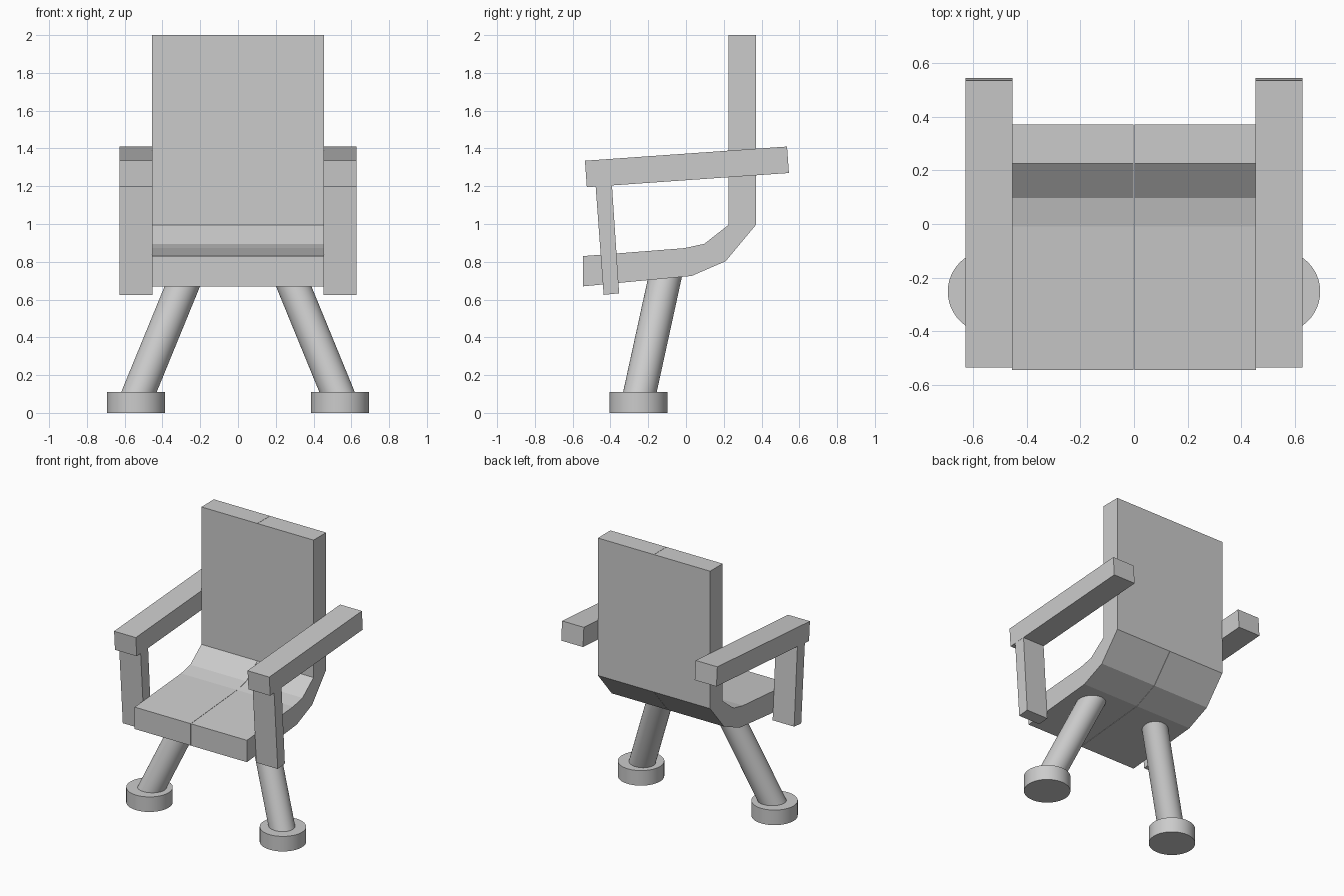
import bpy, bmesh
from mathutils import Vector

if "Cube" in bpy.data.objects:
    bpy.data.objects.remove(bpy.data.objects["Cube"])


def extrude_profile(name, pts, x0, x1):
    """Solid from a (y, z) outline, extruded between two x positions."""
    bm = bmesh.new()
    face = bm.faces.new([bm.verts.new((x0, y, z)) for y, z in pts])
    ext = bmesh.ops.extrude_face_region(bm, geom=[face])
    moved = [v for v in ext["geom"] if isinstance(v, bmesh.types.BMVert)]
    bmesh.ops.translate(bm, verts=moved, vec=(x1 - x0, 0, 0))
    bmesh.ops.recalc_face_normals(bm, faces=bm.faces)
    me = bpy.data.meshes.new(name)
    bm.to_mesh(me)
    bm.free()
    ob = bpy.data.objects.new(name, me)
    bpy.context.collection.objects.link(ob)
    return ob


def rod(name, a, b, radius, sides=48):
    """Smooth cylinder between two points."""
    a, b = Vector(a), Vector(b)
    bpy.ops.mesh.primitive_cylinder_add(vertices=sides, radius=radius,
                                        depth=(b - a).length, location=(a + b) / 2)
    ob = bpy.context.object
    ob.name = name
    ob.rotation_euler = (b - a).to_track_quat('Z', 'Y').to_euler()
    bpy.ops.object.shade_smooth_by_angle()
    return ob


SHELL = [(-0.545, 0.67), (0.03, 0.725), (0.21, 0.803), (0.37, 0.995), (0.37, 2.0),
         (0.225, 2.0), (0.225, 0.995), (0.097, 0.895), (-0.01, 0.872), (-0.545, 0.83)]
ARM = [(-0.525, 1.195), (0.545, 1.27), (0.535, 1.41), (-0.535, 1.335)]
POST = [(-0.436, 0.625), (-0.354, 0.633), (-0.395, 1.25), (-0.482, 1.25)]

for s, side in ((-1, "left"), (1, "right")):
    # Half of the bent seat and backrest, meeting at the centre seam
    extrude_profile(f"seat_and_back_{side}", SHELL, 0.001 * s, 0.454 * s)
    # Sloping armrest and its front support
    extrude_profile(f"armrest_{side}", ARM, 0.452 * s, 0.628 * s)
    extrude_profile(f"armrest_support_{side}", POST, 0.453 * s, 0.627 * s)
    # Splayed leg and round foot
    rod(f"leg_{side}", (0.545 * s, -0.255, 0.06), (0.258 * s, -0.102, 0.76), 0.087)
    rod(f"foot_{side}", (0.54 * s, -0.252, 0), (0.54 * s, -0.252, 0.11), 0.154)
